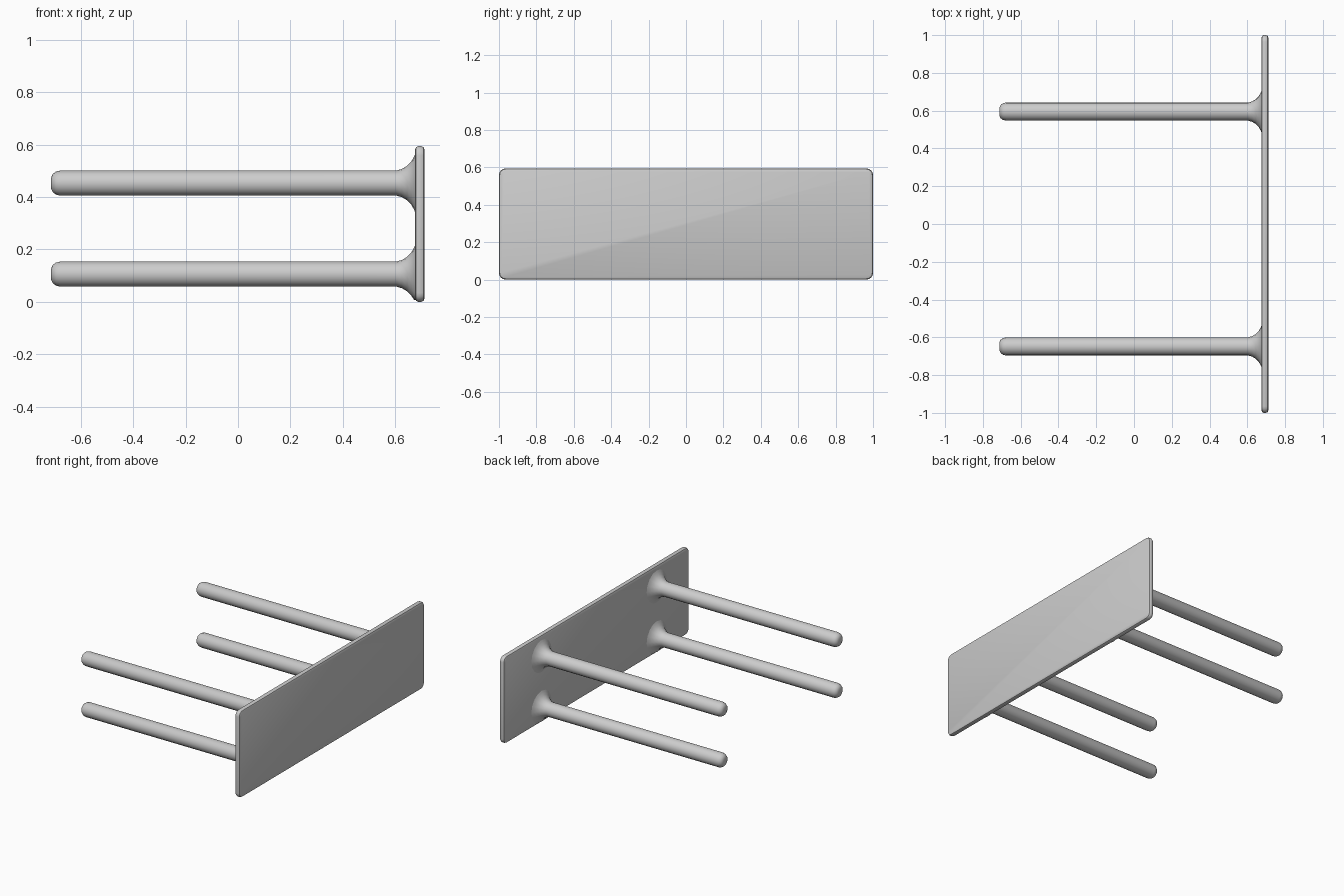
import bpy, bmesh, math
from mathutils import Matrix, Vector

if "Cube" in bpy.data.objects:
    bpy.data.objects.remove(bpy.data.objects["Cube"])

steel = bpy.data.materials.new("light grey")
steel.diffuse_color = (0.6, 0.6, 0.6, 1)
steel.use_nodes = True
steel.node_tree.nodes["Principled BSDF"].inputs["Base Color"].default_value = steel.diffuse_color


def finish(name, bm, angle):
    bmesh.ops.recalc_face_normals(bm, faces=bm.faces)
    mesh = bpy.data.meshes.new(name)
    bm.to_mesh(mesh)
    bm.free()
    mesh.materials.append(steel)
    obj = bpy.data.objects.new(name, mesh)
    bpy.context.collection.objects.link(obj)
    bpy.ops.object.select_all(action='DESELECT')
    obj.select_set(True)
    bpy.context.view_layer.objects.active = obj
    bpy.ops.object.shade_smooth_by_angle(angle=math.radians(angle))
    return obj


# Back plate: rounded corners first, then softened rims
bm = bmesh.new()
bmesh.ops.create_cube(bm, size=1)
bmesh.ops.transform(bm, verts=bm.verts, matrix=Matrix.Translation((0.693, 0, 0.297))
                    @ Matrix.Diagonal((0.037, 2.0, 0.594, 1)))
corners = [e for e in bm.edges if abs(e.verts[0].co.x - e.verts[1].co.x) > 0.01]
bmesh.ops.bevel(bm, geom=corners, offset=0.035, segments=4, profile=0.5, affect='EDGES')
rims = [e for e in bm.edges if abs(e.verts[0].co.x - e.verts[1].co.x) < 1e-5]
bmesh.ops.bevel(bm, geom=rims, offset=0.014, segments=2, profile=0.5, affect='EDGES')
finish("back_plate", bm, 40)

# Peg profile (x, radius): rounded tip, straight shaft, flared root
profile = [(-0.712, 0), (-0.712, 0.022), (-0.706, 0.035), (-0.694, 0.044), (-0.677, 0.048),
           (0.605, 0.048), (0.625, 0.054), (0.645, 0.066), (0.661, 0.083),
           (0.671, 0.101), (0.677, 0.116), (0.685, 0.116)]


def peg(name, y, z):
    bm = bmesh.new()
    verts = [bm.verts.new((x, 0, r)) for x, r in profile]
    edges = [bm.edges.new(pair) for pair in zip(verts, verts[1:])]
    bmesh.ops.spin(bm, geom=verts + edges, cent=(0, 0, 0), axis=(1, 0, 0),
                   angle=math.tau, steps=16)
    bmesh.ops.remove_doubles(bm, verts=bm.verts, dist=1e-4)
    # Keep the lowest flares inside the plate outline
    for v in bm.verts:
        v.co += Vector((0, y, z))
        v.co.z = max(v.co.z, 0.008)
    finish(name, bm, 45)


# Two rows of two pegs
for side, y in (("front", -0.648), ("rear", 0.595)):
    for level, z in (("lower", 0.106), ("upper", 0.453)):
        peg(f"{side}_{level}_peg", y, z)
